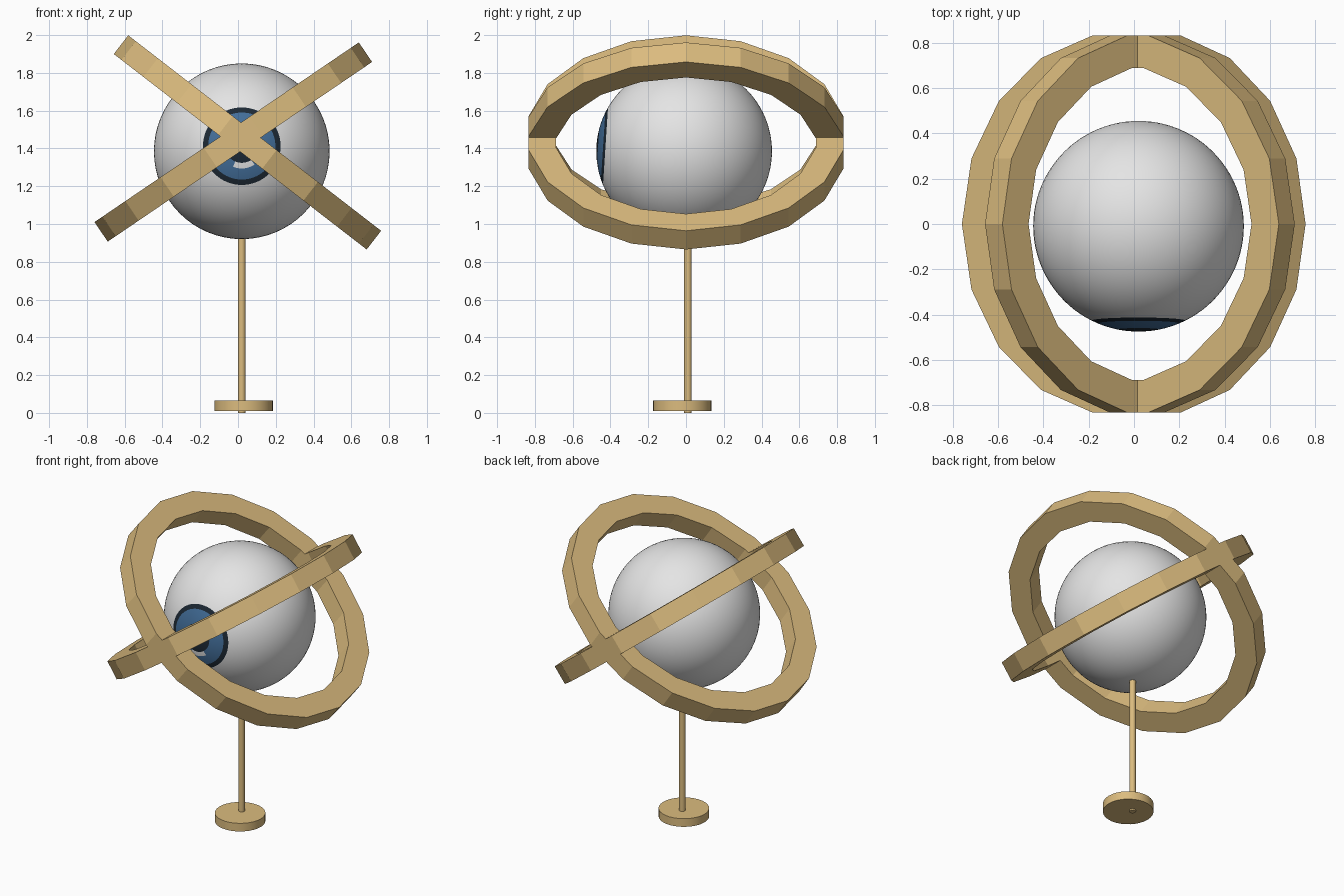
import bpy
import bmesh
from math import radians, degrees, sin, cos, tau
from mathutils import Matrix, Vector

default = bpy.data.objects.get("Cube")
if default:
    bpy.data.objects.remove(default, do_unlink=True)


def material(name, rgb):
    mat = bpy.data.materials.new(name)
    mat.use_nodes = True
    mat.diffuse_color = (*rgb, 1)
    mat.node_tree.nodes["Principled BSDF"].inputs["Base Color"].default_value = (*rgb, 1)
    return mat


gold = material("pale gold", (0.71, 0.50, 0.21))
white = material("eye white", (0.78, 0.78, 0.78))
blue = material("iris blue", (0.055, 0.155, 0.32))
dark = material("pupil dark", (0.012, 0.022, 0.035))


def finish(name, bm, mats, smooth=False):
    bmesh.ops.recalc_face_normals(bm, faces=bm.faces)
    mesh = bpy.data.meshes.new(name)
    bm.to_mesh(mesh)
    bm.free()
    for mat in mats:
        mesh.materials.append(mat)
    obj = bpy.data.objects.new(name, mesh)
    bpy.context.collection.objects.link(obj)
    if smooth:
        bpy.ops.object.select_all(action='DESELECT')
        obj.select_set(True)
        bpy.context.view_layer.objects.active = obj
        bpy.ops.object.shade_smooth_by_angle(angle=radians(35))
    return obj


def faceted_ring(name, center, tilt, outer=0.846, inner=0.70, width=0.125, sides=18):
    """Square-section hoop tilted about the y axis."""
    bm = bmesh.new()
    section = [(outer, width / 2), (outer, -width / 2), (inner, -width / 2), (inner, width / 2)]
    loops = []
    for i in range(sides):
        a = tau * i / sides
        loops.append([bm.verts.new((r * cos(a), r * sin(a), h)) for r, h in section])
    for i in range(sides):
        a, b = loops[i], loops[(i + 1) % sides]
        for j in range(4):
            k = (j + 1) % 4
            bm.faces.new((a[j], a[k], b[k], b[j]))
    bm.transform(Matrix.Translation(center) @ Matrix.Rotation(radians(tilt), 4, 'Y'))
    return finish(name, bm, [gold])


def cylinder(name, x, y, bottom, top, radius, sides):
    bm = bmesh.new()
    bmesh.ops.create_cone(bm, cap_ends=True, segments=sides, radius1=radius, radius2=radius,
                          depth=top - bottom,
                          matrix=Matrix.Translation((x, y, (bottom + top) / 2)))
    return finish(name, bm, [gold], smooth=True)


# Stand
cylinder("base_disc", 0.03, -0.02, 0.01, 0.065, 0.155, 32)
cylinder("stand_pole", 0.02, 0.01, 0, 0.95, 0.02, 16)

# Crossed hoops
faceted_ring("hoop_falling_left", (0.05, 0, 1.432), 37.7)
faceted_ring("hoop_falling_right", (-0.025, 0, 1.434), -34.2)

# Eyeball, its pole facing forward and slightly up; bands coloured by angle from the pole
bm = bmesh.new()
bmesh.ops.create_uvsphere(bm, u_segments=64, v_segments=48, radius=0.465)
for face in bm.faces:
    c = face.calc_center_median()
    angle = degrees(c.angle(Vector((0, 0, 1))))
    if angle < 11.25:
        face.material_index = 2
    elif angle < 22.5:
        face.material_index = 1
    elif angle < 26.25:
        face.material_index = 2
    # small glint below the pupil
    if 11.25 < angle < 15 and c.y < 0 and -0.04 < c.x < 0.06:
        face.material_index = 0
bm.transform(Matrix.Translation((0.02, -0.01, 1.385)) @ Matrix.Rotation(radians(86.3), 4, 'X'))
finish("eyeball", bm, [white, blue, dark], smooth=True)
